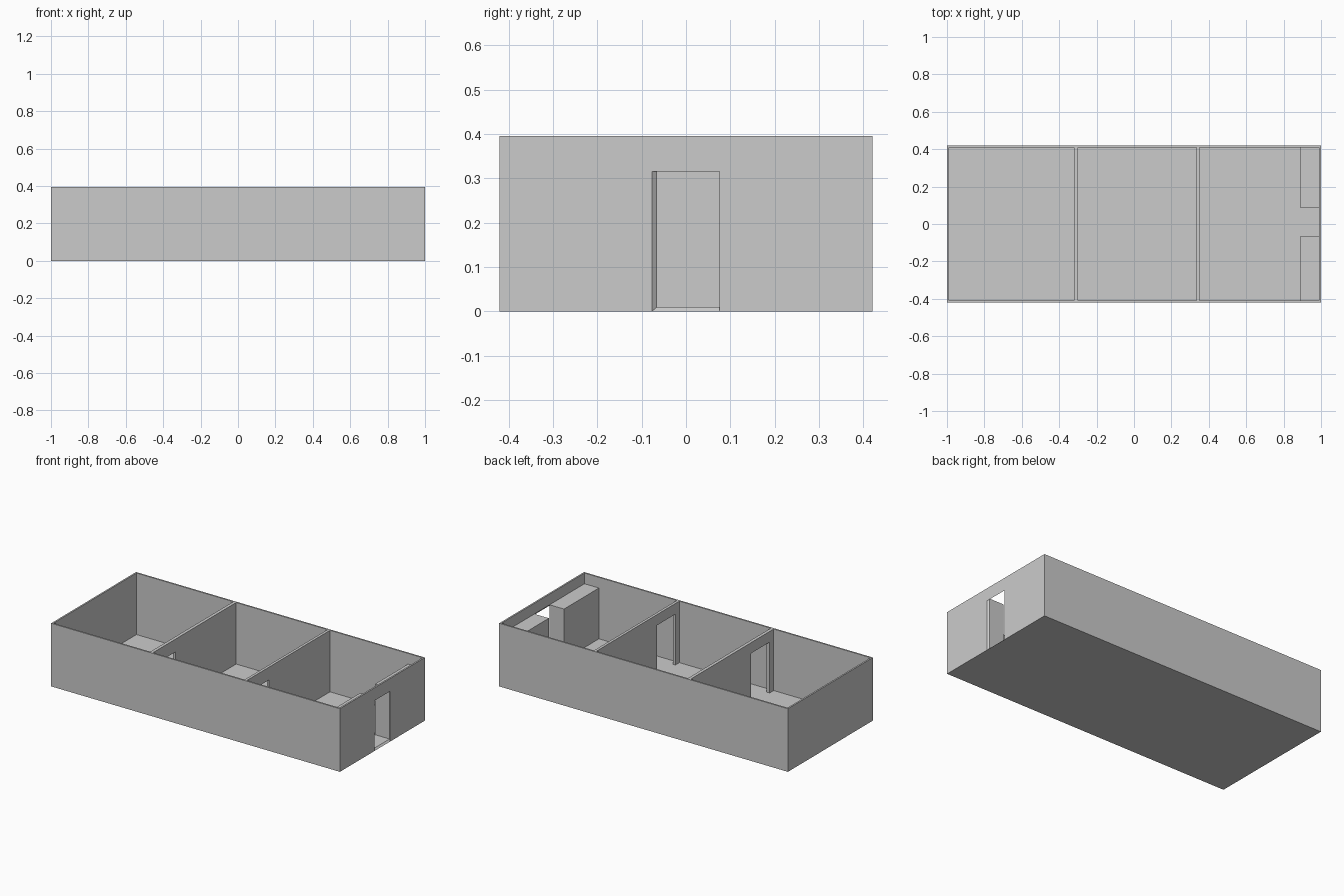
import bpy
import bmesh

old = bpy.data.objects.get("Cube")
if old:
    bpy.data.objects.remove(old, do_unlink=True)

grey = bpy.data.materials.new("plain_grey")
grey.use_nodes = True
colour = (0.6, 0.6, 0.6, 1)
grey.diffuse_color = colour
grey.node_tree.nodes["Principled BSDF"].inputs["Base Color"].default_value = colour

HALF_WIDTH, HEIGHT, WALL, FLOOR = 0.42, 0.395, 0.01, 0.01
INNER = HALF_WIDTH - WALL


def prism(name, x0, near, x1, far):
    """Solid between two rectangles (y0, y1, z0, z1) at x0 and x1."""
    bm = bmesh.new()
    rings = []
    for x, (y0, y1, z0, z1) in ((x0, near), (x1, far)):
        rings.append([bm.verts.new((x, y, z))
                      for y, z in ((y0, z0), (y1, z0), (y1, z1), (y0, z1))])
    a, b = rings
    bm.faces.new(a)
    bm.faces.new(b)
    for i in range(4):
        j = (i + 1) % 4
        bm.faces.new((a[i], a[j], b[j], b[i]))
    bmesh.ops.recalc_face_normals(bm, faces=bm.faces)
    mesh = bpy.data.meshes.new(name)
    bm.to_mesh(mesh)
    bm.free()
    mesh.materials.append(grey)
    obj = bpy.data.objects.new(name, mesh)
    bpy.context.collection.objects.link(obj)
    return obj


def box(name, x0, x1, y0, y1, z0, z1):
    rect = (y0, y1, z0, z1)
    return prism(name, x0, rect, x1, rect)


def skewed_cutter(name, x0, near, x1, far, extra=0.004):
    """Doorway cutter, extended a little past both wall faces."""
    t = extra / (x1 - x0)
    start = [n - (f - n) * t for n, f in zip(near, far)]
    end = [f + (f - n) * t for n, f in zip(near, far)]
    return prism(name, x0 - extra, start, x1 + extra, end)


# Outer shell with three open rooms
shell = box("house_shell", -1, 1, -HALF_WIDTH, HALF_WIDTH, 0, HEIGHT)
partitions = [(-0.32, -0.30), (0.333, 0.35)]
edges = [-1 + WALL] + [x for pair in partitions for x in pair] + [1 - WALL]
cutters = [box("room_cutter", a, b, -INNER, INNER, FLOOR, HEIGHT + 0.1)
           for a, b in zip(edges[::2], edges[1::2])]

# Doorways: one in the end wall, one in each partition
cutters.append(skewed_cutter("entrance_cutter", 1 - WALL, (-0.065, 0.085, FLOOR, 0.328),
                             1, (-0.077, 0.075, 0, 0.315)))
for a, b in partitions:
    cutters.append(skewed_cutter("doorway_cutter", a, (-0.37, -0.188, FLOOR, 0.328),
                                 b, (-0.37, -0.192, FLOOR, 0.315)))

for cutter in cutters:
    cutter.hide_render = True
    cutter.hide_viewport = True
    mod = shell.modifiers.new(cutter.name, 'BOOLEAN')
    mod.operation = 'DIFFERENCE'
    mod.solver = 'EXACT'
    mod.object = cutter

# Bake the cuts and discard the helpers
bpy.context.view_layer.update()
graph = bpy.context.evaluated_depsgraph_get()
result = bpy.data.meshes.new_from_object(shell.evaluated_get(graph))
shell.modifiers.clear()
shell.data = result
for cutter in cutters:
    bpy.data.objects.remove(cutter, do_unlink=True)

# Tall cabinets on both sides of the entrance
for name, y0, y1 in (("right_cabinet", -INNER, -0.065), ("left_cabinet", 0.085, INNER)):
    box(name, 0.89, 1 - WALL, y0, y1, FLOOR, 0.328)
